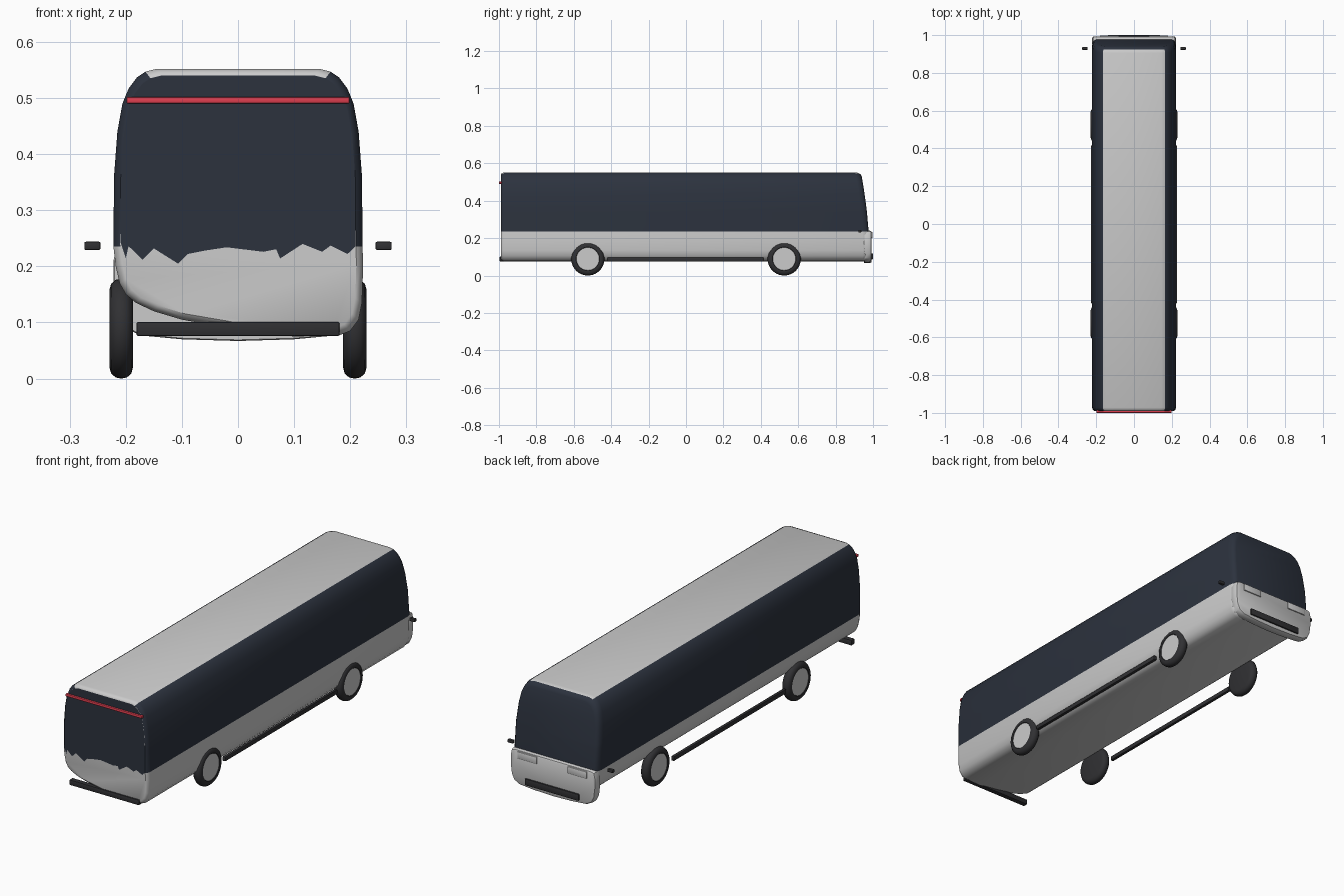
import bpy, bmesh, math

if "Cube" in bpy.data.objects:
    bpy.data.objects.remove(bpy.data.objects["Cube"])


def mat(name, col):
    m = bpy.data.materials.new(name)
    m.diffuse_color = (*col, 1)
    m.use_nodes = True
    m.node_tree.nodes["Principled BSDF"].inputs["Base Color"].default_value = m.diffuse_color
    return m


GREY = mat("body_grey", (0.6, 0.6, 0.6))
GLASS = mat("dark_glass", (0.025, 0.032, 0.048))
BLACK = mat("black_rubber", (0.03, 0.03, 0.033))
RED = mat("red_light", (0.75, 0.05, 0.08))
SILL = 0.235


def finish(name, bm, mats, angle=35):
    bmesh.ops.recalc_face_normals(bm, faces=bm.faces)
    me = bpy.data.meshes.new(name)
    bm.to_mesh(me)
    bm.free()
    for m in mats:
        me.materials.append(m)
    ob = bpy.data.objects.new(name, me)
    bpy.context.collection.objects.link(ob)
    bpy.context.view_layer.objects.active = ob
    ob.select_set(True)
    bpy.ops.object.shade_smooth_by_angle(angle=math.radians(angle))
    ob.select_set(False)
    return ob


def inset(profile, d):
    # shrink a cross-section toward its middle by about d on every side
    xs, zs = zip(*profile)
    cx, cz = (min(xs) + max(xs)) / 2, (min(zs) + max(zs)) / 2
    fx, fz = 1 - 2 * d / (max(xs) - min(xs)), 1 - 2 * d / (max(zs) - min(zs))
    return [(cx + (x - cx) * fx, cz + (z - cz) * fz) for x, z in profile]


def loft(profile, rings):
    bm = bmesh.new()
    loops = [[bm.verts.new((x, y, z)) for x, z in inset(profile, d)] for y, d in rings]
    n = len(profile)
    for a, b in zip(loops, loops[1:]):
        for i in range(n):
            bm.faces.new((a[i], a[(i + 1) % n], b[(i + 1) % n], b[i]))
    bm.faces.new(loops[0])
    bm.faces.new(loops[-1])
    return bm


def box(name, x, y, z, m, bevel=0.003):
    bm = bmesh.new()
    bmesh.ops.create_cube(bm, size=1)
    for v in bm.verts:
        v.co = [r[0] + (c + 0.5) * (r[1] - r[0]) for c, r in zip(v.co, (x, y, z))]
    bmesh.ops.bevel(bm, geom=bm.edges[:], offset=bevel, segments=2, affect='EDGES', profile=0.5)
    return finish(name, bm, [m])


# Bus body: shared upper half, full right flank, swept-under left flank
upper = [(0.222, SILL), (0.221, 0.36), (0.215, 0.44), (0.206, 0.49), (0.195, 0.517),
         (0.18, 0.537), (0.165, 0.547), (0.145, 0.552)]
right_low = [(0.1, 0.075), (0.18, 0.077), (0.2, 0.085), (0.215, 0.105), (0.221, 0.135), (0.223, 0.2)]
left_low = [(-0.218, 0.2), (-0.211, 0.17), (-0.2, 0.15), (-0.182, 0.135), (-0.15, 0.12),
            (-0.1, 0.105), (0.0, 0.088)]
section = right_low + upper + [(-x, z) for x, z in reversed(upper)] + left_low
front = (-0.99, 0.012)
bm = loft(section, [front, (-0.985, 0.005), (-0.972, 0), (0.945, 0),
                    (0.963, 0.004), (0.972, 0.012), (0.976, 0.022)])
for h in (SILL, 0.34, 0.45):
    bmesh.ops.bisect_plane(bm, geom=bm.verts[:] + bm.edges[:] + bm.faces[:],
                           plane_co=(0, 0, h), plane_no=(0, 0, 1))
for v in bm.verts:  # raked end window
    if v.co.y > 0.9 and v.co.z > SILL:
        v.co.y -= 0.04 * ((v.co.z - SILL) / 0.315) ** 1.4
for f in bm.faces:
    c = f.calc_center_median()
    roof = c.z > 0.541 and abs(c.x) < 0.17 and c.y < 0.92
    f.material_index = int(c.z > SILL and not roof and c.y > -0.9895)
finish("bus_body", bm, [GREY, GLASS])

# Front glass with ragged lower edge
rim = [p for p in inset(section, front[1]) if p[1] > 0.27]
ragged = [(-0.209, 0.242), (-0.2, 0.215), (-0.195, 0.236), (-0.17, 0.212), (-0.15, 0.232),
          (-0.107, 0.205), (-0.112, 0.23), (-0.09, 0.222), (-0.095, 0.242), (-0.06, 0.228),
          (-0.045, 0.246), (-0.02, 0.234), (0.012, 0.248), (0.045, 0.226), (0.065, 0.238),
          (0.075, 0.214), (0.115, 0.24), (0.15, 0.226), (0.165, 0.237), (0.195, 0.222), (0.209, 0.235)]
bm = bmesh.new()
bm.faces.new([bm.verts.new((x, -0.9912, z)) for x, z in rim + ragged])
bmesh.ops.triangulate(bm, faces=bm.faces[:])
finish("front_glass", bm, [GLASS])

# Lower end panel, full width with a bowed lower edge
half = [(0.1, 0.07), (0.175, 0.077), (0.203, 0.092), (0.216, 0.12), (0.222, 0.17),
        (0.222, 0.21), (0.216, 0.235), (0.2, 0.24)]
panel = [(0, 0.067)] + half + [(-x, z) for x, z in reversed(half)]
finish("end_panel", loft(panel, [(0.952, 0.002), (0.955, 0), (0.983, 0), (0.99, 0.003), (0.993, 0.009)]), [GREY])

# Bumpers and light bar
box("front_bumper", (-0.181, 0.181), (-0.996, -0.972), (0.076, 0.101), BLACK)
box("rear_bumper", (-0.14, 0.14), (0.975, 1.0), (0.087, 0.118), BLACK)
box("light_bar", (-0.199, 0.199), (-1.0, -0.985), (0.49, 0.502), RED)


# Wheels: lathed tyre with hub disc on the outer face
def wheel(name, side, y):
    bm = bmesh.new()
    prof = [(0, 0.187), (0.068, 0.187), (0.08, 0.19), (0.087, 0.198), (0.089, 0.208),
            (0.087, 0.218), (0.08, 0.226), (0.07, 0.229), (0.063, 0.229), (0.061, 0.227), (0, 0.227)]
    n = 40
    loops = []
    for r, x in prof:
        k = n if r else 1
        loops.append([bm.verts.new((side * x, y + r * math.cos(2 * math.pi * i / n),
                                    0.089 + r * math.sin(2 * math.pi * i / n))) for i in range(k)])
    for j, (a, b) in enumerate(zip(loops, loops[1:])):
        for i in range(n):
            q = [a[i % len(a)], a[(i + 1) % len(a)], b[(i + 1) % len(b)], b[i % len(b)]]
            f = bm.faces.new(list(dict.fromkeys(q)))
            f.material_index = int(j == len(prof) - 2)
    finish(name, bm, [BLACK, GREY])


# Paired parts on both sides
for s, tag in ((-1, "left"), (1, "right")):
    def span(a, b):
        return tuple(sorted((s * a, s * b)))
    wheel(f"front_wheel_{tag}", s, -0.525)
    wheel(f"rear_wheel_{tag}", s, 0.525)
    box(f"side_skirt_{tag}", span(0.213, 0.228), (-0.42, 0.415), (0.075, 0.096), BLACK)
    box(f"mirror_{tag}", span(0.245, 0.274), (0.922, 0.937), (0.229, 0.244), BLACK)
    box(f"end_lamp_{tag}", span(0.08, 0.18), (0.975, 0.998), (0.2, 0.234), GREY)
